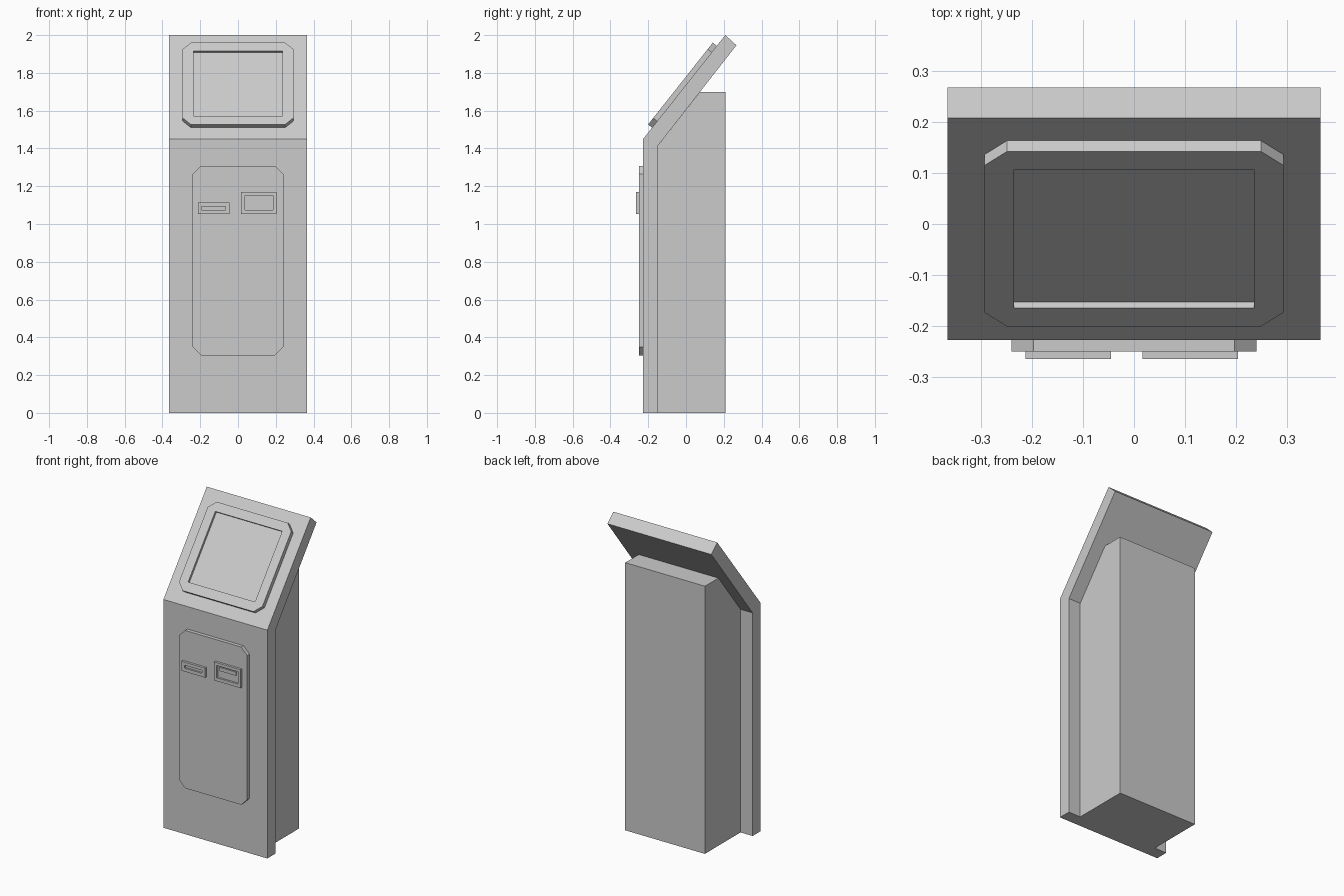
import bpy, bmesh
from mathutils import Matrix, Vector

if "Cube" in bpy.data.objects:
    bpy.data.objects.remove(bpy.data.objects["Cube"])


def prism(name, pts, w0, w1, mat):
    """Extrude a 2D outline from w0 to w1 in the frame given by mat."""
    bm = bmesh.new()
    face = bm.faces.new([bm.verts.new((u, v, w0)) for u, v in pts])
    new = bmesh.ops.extrude_face_region(bm, geom=[face])["geom"]
    verts = [g for g in new if isinstance(g, bmesh.types.BMVert)]
    bmesh.ops.translate(bm, verts=verts, vec=(0, 0, w1 - w0))
    bm.transform(mat)
    bmesh.ops.recalc_face_normals(bm, faces=bm.faces)
    mesh = bpy.data.meshes.new(name)
    bm.to_mesh(mesh)
    bm.free()
    obj = bpy.data.objects.new(name, mesh)
    bpy.context.collection.objects.link(obj)
    return obj


def rect(u0, u1, v0, v1, c=0):
    """Rectangle outline, with corners cut by c if given."""
    if not c:
        return [(u0, v0), (u1, v0), (u1, v1), (u0, v1)]
    return [(u0 + c, v0), (u1 - c, v0), (u1, v0 + c), (u1, v1 - c),
            (u1 - c, v1), (u0 + c, v1), (u0, v1 - c), (u0, v0 + c)]


def recess(obj, outline, floor, mat):
    """Cut a pocket down to the given floor height."""
    cutter = prism("cutter", outline, floor, 0.2, mat)
    cutter.hide_render = True
    mod = obj.modifiers.new("recess", 'BOOLEAN')
    mod.operation = 'DIFFERENCE'
    mod.solver = 'EXACT'
    mod.object = cutter
    bpy.context.view_layer.objects.active = obj
    bpy.ops.object.modifier_apply(modifier=mod.name)
    bpy.data.objects.remove(cutter, do_unlink=True)


def frame(u, v, w, origin):
    m = Matrix((u, v, w)).transposed().to_4x4()
    m.translation = Vector(origin)
    return m


# Frames: side profile (y, z along x), upright front, sloped head
side = frame((0, 1, 0), (0, 0, 1), (1, 0, 0), (0, 0, 0))
front = frame((1, 0, 0), (0, 0, 1), (0, -1, 0), (0, -0.227, 0))
up = Vector((0, 0.435, 0.55)).normalized()
head = frame((1, 0, 0), up, (0, -up.z, up.y), (0, -0.227, 1.45))

# Bent front slab and the narrower cabinet behind it
prism("front_slab", [(-0.227, 0), (-0.147, 0), (-0.147, 1.417), (0.267, 1.946),
                     (0.208, 2.0), (-0.227, 1.45)], -0.365, 0.365, side)
prism("cabinet", [(-0.147, 0), (0.21, 0), (0.21, 1.70), (0.075, 1.70),
                  (-0.147, 1.417)], -0.28, 0.28, side)

# Screen frame with sunken screen
bezel = prism("screen_bezel", rect(-0.293, 0.293, 0.0765, 0.629, 0.044), 0, 0.027, head)
recess(bezel, rect(-0.235, 0.235, 0.134, 0.573), 0.012, head)

# Door panel
prism("door_panel", rect(-0.24, 0.24, 0.305, 1.307, 0.043), 0, 0.023, front)

# Card reader with a thin slot
card = prism("card_reader", rect(-0.213, -0.045, 1.053, 1.113), 0.023, 0.038, front)
recess(card, rect(-0.192, -0.066, 1.075, 1.093), 0.028, front)

# Receipt outlet with a pocket and lip
outlet = prism("receipt_outlet", rect(0.017, 0.204, 1.053, 1.17), 0.023, 0.038, front)
recess(outlet, rect(0.036, 0.184, 1.074, 1.152), 0.026, front)
prism("outlet_lip", rect(0.052, 0.168, 1.12, 1.143), 0.026, 0.033, front)
